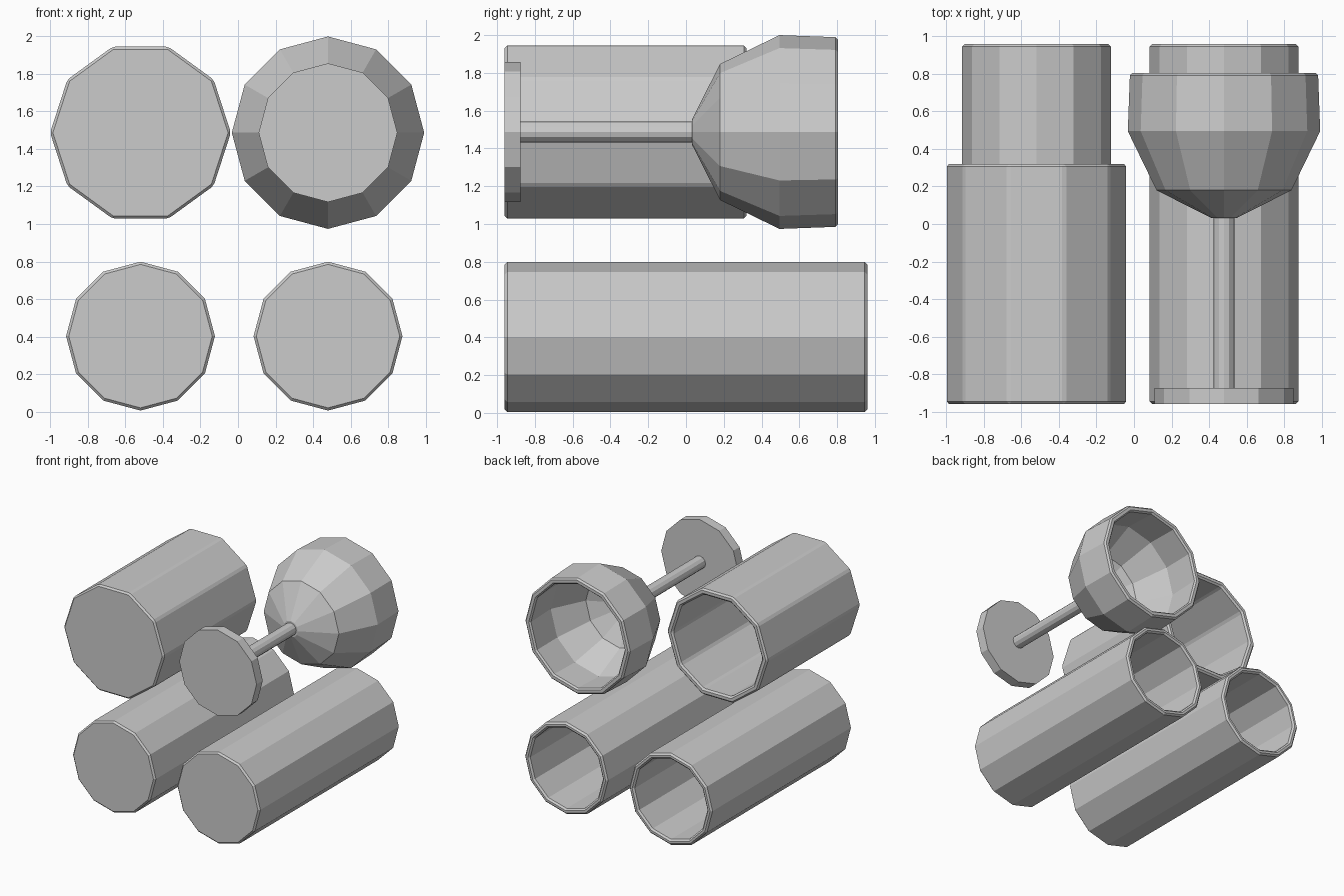
import bpy, bmesh, math

if "Cube" in bpy.data.objects:
    bpy.data.objects.remove(bpy.data.objects["Cube"])


def lathe(name, profile, sides, x, z, bevel=0.0):
    """Revolve (radius, y) points around a y-parallel axis; both ends capped."""
    bm = bmesh.new()
    rings = []
    for r, y in profile:
        rings.append([bm.verts.new((r * math.cos(2 * math.pi * i / sides), y,
                                    r * math.sin(2 * math.pi * i / sides)))
                      for i in range(sides)])
    for a, b in zip(rings, rings[1:]):
        for i in range(sides):
            j = (i + 1) % sides
            bm.faces.new((a[i], a[j], b[j], b[i]))
    bm.faces.new(rings[0])
    bm.faces.new(rings[-1])
    bmesh.ops.recalc_face_normals(bm, faces=bm.faces)
    mesh = bpy.data.meshes.new(name)
    bm.to_mesh(mesh)
    bm.free()
    ob = bpy.data.objects.new(name, mesh)
    ob.location = (x, 0, z)
    bpy.context.collection.objects.link(ob)
    if bevel:
        m = ob.modifiers.new("edge_bevel", 'BEVEL')
        m.width = bevel
        m.segments = 1
        m.limit_method = 'ANGLE'
        m.angle_limit = math.radians(32)
    return ob


def tumbler(name, radius, y0, y1, sides, x, z, wall=0.048):
    # hollow glass lying on its side, open toward the back
    inner = radius - wall
    return lathe(name, [(radius, y0), (radius, y1), (inner, y1), (inner, y0 + wall)],
                 sides, x, z, 0.014)


# two tall glasses and one wide, short glass
tumbler("tall_glass_left", 0.397, -0.96, 0.96, 12, -0.52, 0.402)
tumbler("tall_glass_right", 0.397, -0.96, 0.96, 12, 0.48, 0.402)
tumbler("wide_glass", 0.482, -0.96, 0.32, 10, -0.52, 1.487, 0.055)

# stemmed glass: foot, stem and hollow bowl
X, Z = 0.48, 1.487
lathe("stem_glass_foot", [(0.37, -0.96), (0.37, -0.875)], 12, X, Z)
lathe("stem_glass_stem", [(0.055, -0.88), (0.055, 0.06)], 12, X, Z)
lathe("stem_glass_bowl",
      [(0.07, 0.033), (0.36, 0.18), (0.513, 0.495), (0.502, 0.792), (0.488, 0.806),
       (0.462, 0.806), (0.45, 0.792), (0.462, 0.505), (0.325, 0.22), (0.055, 0.085)],
      12, X, Z)
